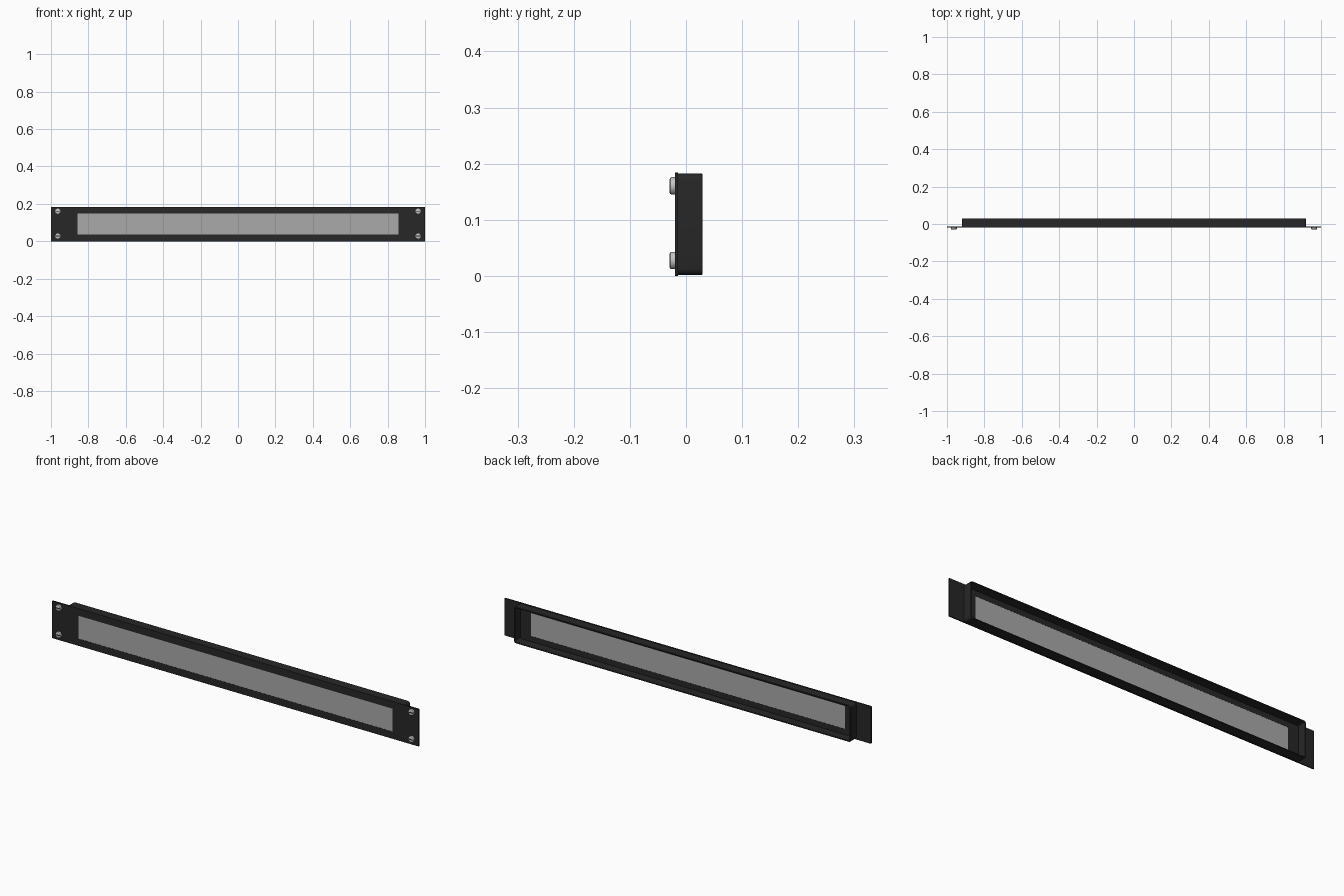
import bpy
import bmesh
from math import pi, sin, cos
from mathutils import Matrix, Vector

if "Cube" in bpy.data.objects:
    bpy.data.objects.remove(bpy.data.objects["Cube"], do_unlink=True)


def material(name, rgb):
    m = bpy.data.materials.new(name)
    m.use_nodes = True
    m.diffuse_color = (*rgb, 1)
    m.node_tree.nodes["Principled BSDF"].inputs["Base Color"].default_value = (*rgb, 1)
    return m


BLACK = material("black_steel", (0.02, 0.02, 0.02))
GREY = material("grey_vent", (0.4, 0.4, 0.4))
SILVER = material("silver_screw", (0.55, 0.55, 0.55))

MID_Z = 0.092           # height of the panel's centre line
PLATE_FRONT, PLATE_BACK = -0.02, -0.0145
OPEN_X, OPEN_Z = 0.857, 0.0565   # half size of the vent opening


def finish(bm, name, mat, smooth=False):
    bmesh.ops.recalc_face_normals(bm, faces=bm.faces)
    mesh = bpy.data.meshes.new(name)
    bm.to_mesh(mesh)
    bm.free()
    mesh.materials.append(mat)
    ob = bpy.data.objects.new(name, mesh)
    bpy.context.collection.objects.link(ob)
    if smooth:
        bpy.ops.object.select_all(action="DESELECT")
        ob.select_set(True)
        bpy.context.view_layer.objects.active = ob
        bpy.ops.object.shade_smooth_by_angle(angle=pi / 6)
    return ob


def box(name, mat, centre, size):
    bm = bmesh.new()
    bmesh.ops.create_cube(bm, size=1, matrix=Matrix.LocRotScale(
        Vector(centre), None, Vector(size)))
    return finish(bm, name, mat)


def rounded_rect(half_x, half_z, radius, steps=5):
    pts = []
    for quarter, (sx, sz) in enumerate([(1, 1), (-1, 1), (-1, -1), (1, -1)]):
        for i in range(steps):
            a = (quarter + i / (steps - 1)) * pi / 2
            pts.append((sx * (half_x - radius) + radius * cos(a),
                        MID_Z + sz * (half_z - radius) + radius * sin(a)))
    return pts


def frame(name, outer, inner, y0, y1):
    """Rectangular tube running along y between two outlines."""
    bm = bmesh.new()
    loops = [[bm.verts.new((x, y, z)) for x, z in rounded_rect(*rect)]
             for rect, y in ((outer, y0), (outer, y1), (inner, y1), (inner, y0))]
    n = len(loops[0])
    for k in range(4):
        a, b = loops[k], loops[(k + 1) % 4]
        for i in range(n):
            j = (i + 1) % n
            bm.faces.new((a[i], a[j], b[j], b[i]))
    return finish(bm, name, BLACK, smooth=True)


# Front plate with the vent opening, and the folded rim behind it
frame("front_plate", (1.0, MID_Z, 0.001), (OPEN_X, OPEN_Z, 0.0005), PLATE_FRONT, PLATE_BACK)
rim = frame("rear_rim", (0.92, 0.0905, 0.012), (0.913, 0.0835, 0.006), PLATE_BACK - 0.001, 0.0295)
bevel = rim.modifiers.new("soft_edges", "BEVEL")
bevel.width = 0.0025
bevel.segments = 3

# Grey vent sheet filling the opening
box("vent_sheet", GREY, (0, (PLATE_FRONT + PLATE_BACK) / 2, MID_Z),
    (2 * OPEN_X, 0.0045, 2 * OPEN_Z))

# Mounting screws with flat, chamfered heads and dark slots
HEAD = [(0.0155, 0.0), (0.0155, 0.006), (0.0145, 0.008), (0.0125, 0.009)]
SIDES = 24
for side, x in (("left", 0.963), ("right", -0.963)):
    for level, z in (("lower", 0.0275), ("upper", 0.1605)):
        bm = bmesh.new()
        rings = [[bm.verts.new((x + r * cos(i * 2 * pi / SIDES), PLATE_FRONT - d,
                                z + r * sin(i * 2 * pi / SIDES)))
                  for i in range(SIDES)] for r, d in HEAD]
        for a, b in zip(rings, rings[1:]):
            for i in range(SIDES):
                j = (i + 1) % SIDES
                bm.faces.new((a[i], a[j], b[j], b[i]))
        bm.faces.new(rings[-1])
        bm.faces.new(rings[0])
        finish(bm, f"{level}_{side}_screw", SILVER, smooth=True)
        box(f"{level}_{side}_screw_slot", BLACK, (x, PLATE_FRONT - 0.0092, z),
            (0.024, 0.0012, 0.0045))
